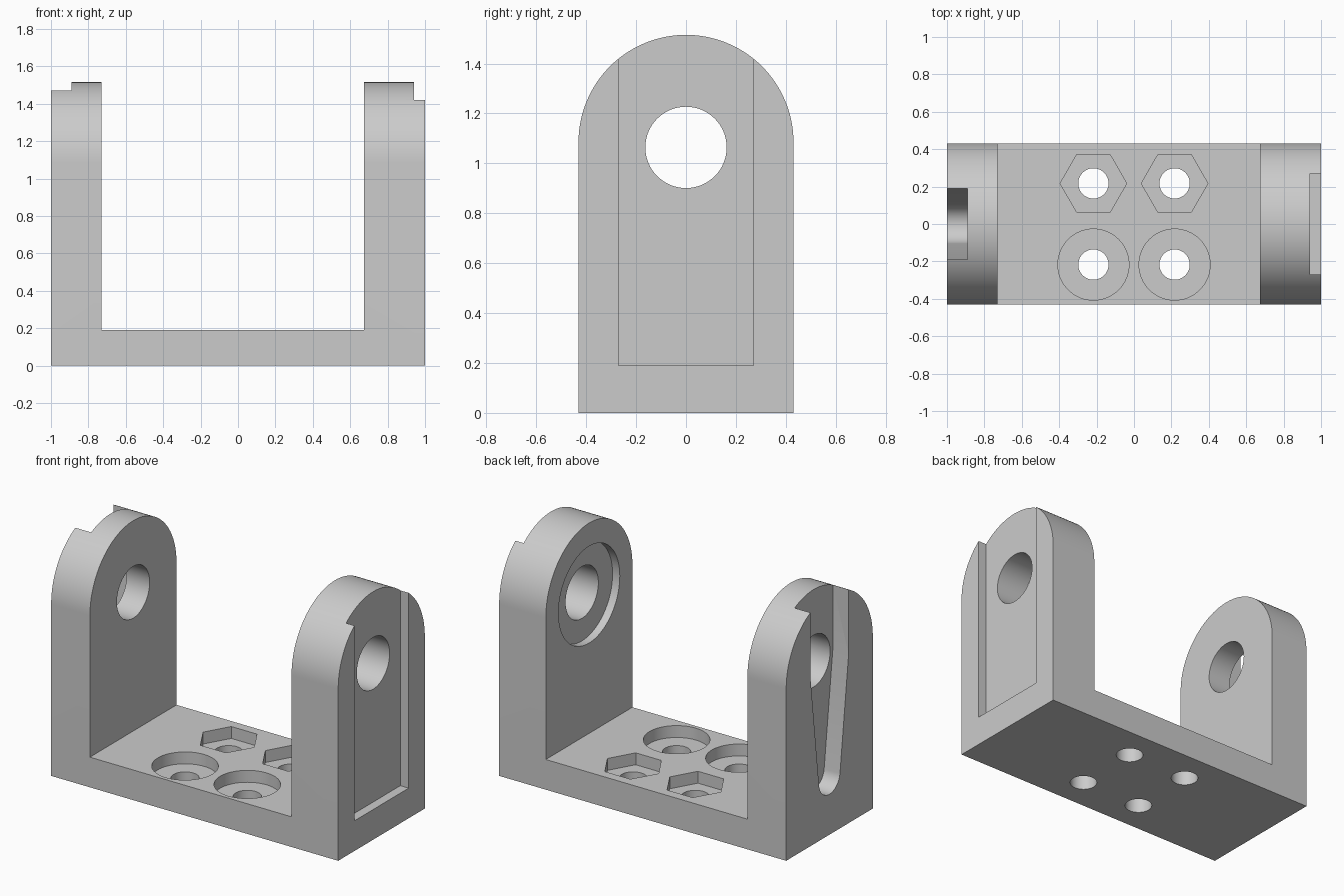
import bpy, bmesh, math
from mathutils import Vector

if "Cube" in bpy.data.objects:
    bpy.data.objects.remove(bpy.data.objects["Cube"], do_unlink=True)

grey = bpy.data.materials.new("light_grey")
grey.use_nodes = True
colour = (0.6, 0.6, 0.6, 1)
grey.diffuse_color = colour
grey.node_tree.nodes["Principled BSDF"].inputs["Base Color"].default_value = colour


def arc(cx, cy, r, start, end, n):
    angles = [math.radians(start + (end - start) * i / n) for i in range(n + 1)]
    return [(cx + r * math.cos(a), cy + r * math.sin(a)) for a in angles]


def circle(cx, cy, r, n=64):
    return arc(cx, cy, r, 0, 360, n)[:-1]


def prism(name, profile, axis, lo, hi):
    """Extrude a (y, z) profile along X or an (x, y) profile along Z."""
    place = (lambda p, h: Vector((h, p[0], p[1]))) if axis == "X" else \
            (lambda p, h: Vector((p[0], p[1], h)))
    bm = bmesh.new()
    face = bm.faces.new([bm.verts.new(place(p, lo)) for p in profile])
    out = bmesh.ops.extrude_face_region(bm, geom=[face])
    verts = [v for v in out["geom"] if isinstance(v, bmesh.types.BMVert)]
    bmesh.ops.translate(bm, verts=verts, vec=place((0, 0), hi - lo))
    bmesh.ops.recalc_face_normals(bm, faces=bm.faces)
    mesh = bpy.data.meshes.new(name)
    bm.to_mesh(mesh)
    bm.free()
    mesh.materials.append(grey)
    obj = bpy.data.objects.new(name, mesh)
    bpy.context.collection.objects.link(obj)
    return obj


HALF_W, ARCH_Z, HOLE_Z, FLOOR = 0.431, 1.084, 1.064, 0.19

# Round-topped block running the full length
bracket = prism("bracket", [(-HALF_W, 0), (HALF_W, 0)]
                + arc(0, ARCH_Z, HALF_W, 0, 180, 64), "X", -1, 1)

# Gap between the two uprights
gap = [(-0.6, FLOOR), (0.6, FLOOR), (0.6, 2), (-0.6, 2)]
cutters = [prism("gap_cutter", gap, "X", -0.73, 0.675)]

# Axle hole through both uprights, bearing recess on one inner face
cutters.append(prism("axle_cutter", circle(0, HOLE_Z, 0.163), "X", -1.2, 1.2))
cutters.append(prism("bearing_cutter", circle(0, HOLE_Z, 0.305), "X", 0.6, 0.725))

# Straight slide groove on the outer left face
groove = [(-0.27, FLOOR), (0.27, FLOOR), (0.27, 2), (-0.27, 2)]
cutters.append(prism("groove_cutter", groove, "X", 0.942, 1.2))

# Tapered lever pocket on the outer right face, open at the top
pocket = [(0.19, 2), (-0.19, 2), (-0.19, HOLE_Z)] \
    + arc(0, 0.36, 0.105, 187, 353, 32) + [(0.19, HOLE_Z)]
cutters.append(prism("pocket_cutter", pocket, "X", -1.2, -0.89))

# Floor screw holes: round sinks at the front, hexagonal ones at the back
SEAT = FLOOR - 0.075
for x in (-0.217, 0.217):
    for y in (-0.217, 0.217):
        cutters.append(prism("screw_cutter", circle(x, y, 0.081, 48), "Z", -0.2, 0.5))
        sink = circle(x, y, 0.19) if y < 0 else circle(x, y, 0.178, 6)
        cutters.append(prism("sink_cutter", sink, "Z", SEAT, 0.5))

# Carve the block
bpy.ops.object.select_all(action="DESELECT")
bpy.context.view_layer.objects.active = bracket
bracket.select_set(True)
for cutter in cutters:
    mod = bracket.modifiers.new("cut", "BOOLEAN")
    mod.operation = "DIFFERENCE"
    mod.solver = "EXACT"
    mod.object = cutter
    bpy.ops.object.modifier_apply(modifier=mod.name)
    bpy.data.objects.remove(cutter, do_unlink=True)

bpy.ops.object.shade_smooth_by_angle(angle=math.radians(25))
